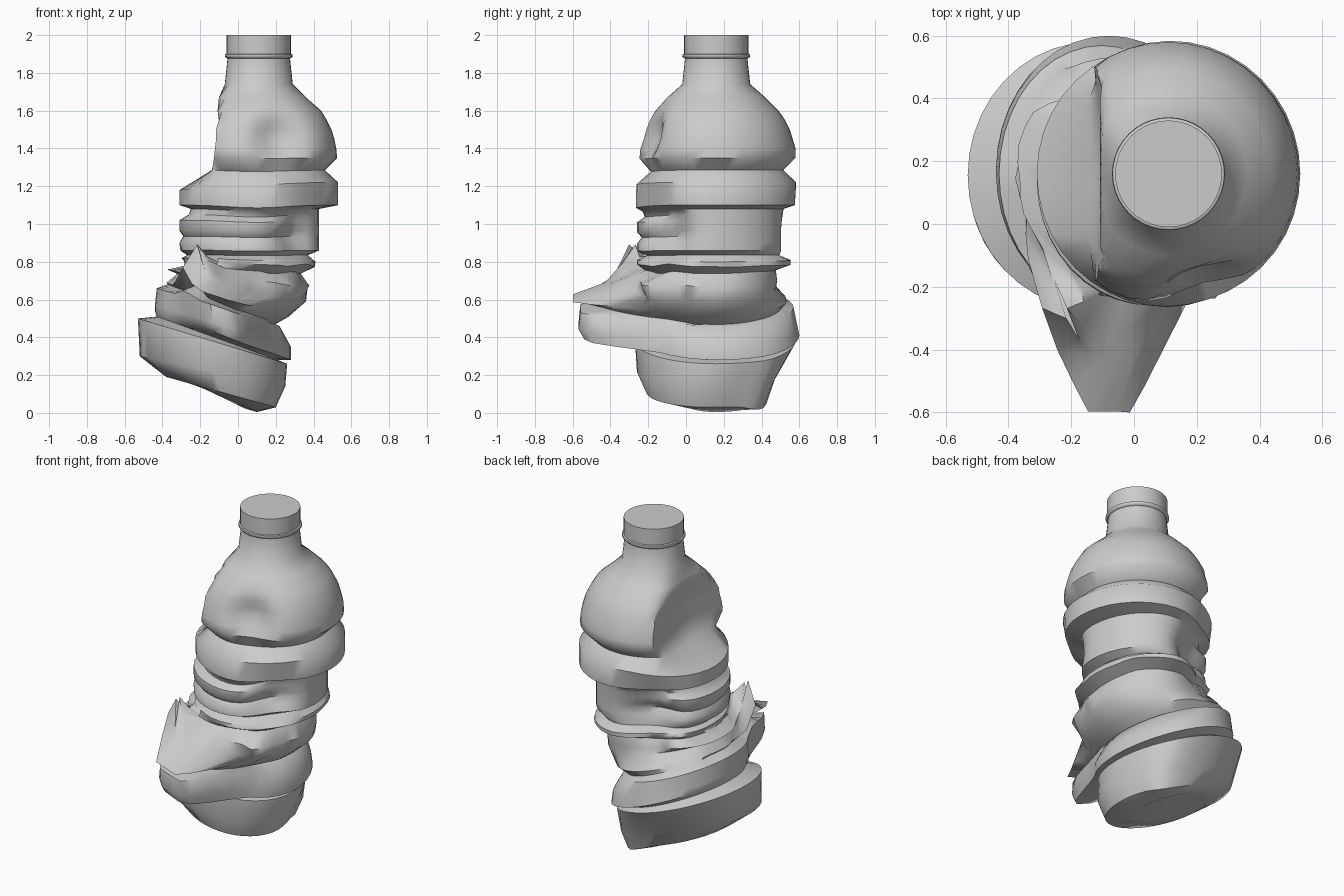
import bpy, math, random
from mathutils import Vector

if "Cube" in bpy.data.objects:
    bpy.data.objects.remove(bpy.data.objects["Cube"])

random.seed(4)
SEG = 40
CX, CY = 0.11, 0.16          # axis of the undamaged upper part


def smooth(obj, angle=50):
    bpy.ops.object.select_all(action='DESELECT')
    obj.select_set(True)
    bpy.context.view_layer.objects.active = obj
    bpy.ops.object.shade_smooth_by_angle(angle=math.radians(angle))


def loft(name, rings, cap_bottom=None, cap_top=None):
    n = len(rings[0])
    verts = [v for r in rings for v in r]
    faces = [(i * n + j, i * n + (j + 1) % n, (i + 1) * n + (j + 1) % n, (i + 1) * n + j)
             for i in range(len(rings) - 1) for j in range(n)]
    if cap_bottom:
        verts.append(Vector(cap_bottom))
        faces += [((j + 1) % n, j, len(verts) - 1) for j in range(n)]
    if cap_top:
        verts.append(Vector(cap_top))
        b = (len(rings) - 1) * n
        faces += [(b + j, b + (j + 1) % n, len(verts) - 1) for j in range(n)]
    me = bpy.data.meshes.new(name)
    me.from_pydata(verts, [], faces)
    obj = bpy.data.objects.new(name, me)
    bpy.context.collection.objects.link(obj)
    smooth(obj)
    return obj


def ring(xl, zl, xr, zr, yf, yb, bulge=0.0):
    """Tilted ellipse through its left/right/front/back extremes, with a front fold."""
    pts = []
    for j in range(SEG):
        a = 2 * math.pi * j / SEG
        c, s = math.cos(a), math.sin(a)
        p = Vector(((xl + xr) / 2 + (xr - xl) / 2 * c,
                    (yf + yb) / 2 + (yb - yf) / 2 * s,
                    (zl + zr) / 2 + (zr - zl) / 2 * c))
        if s < 0 and bulge:
            w = min(1, max(0, 1.6 * (1 - abs(p.x + 0.08) / 0.24)))
            p.y += w * (-bulge + (yf - p.y) * 0.8)
            p.x -= w * .12 * (p.x + .08)
        pts.append(p)
    return pts


# crushed lower part: left x, left z, right x, right z, front y, back y, fold depth
lower = [
    (-.30, .18, .10, .005, -.06, .36, 0),
    (-.38, .19, .20, .03, -.21, .43, 0),
    (-.52, .30, .25, .14, -.26, .48, 0),
    (-.53, .50, .26, .26, -.27, .58, 0),
    (-.43, .51, .21, .28, -.21, .54, 0),
    (-.44, .54, .28, .28, -.26, .60, .28),
    (-.44, .57, .28, .35, -.26, .59, .31),
    (-.43, .66, .22, .46, -.25, .57, .31),
    (-.37, .68, .20, .47, -.21, .52, .18),
    (-.38, .69, .27, .51, -.25, .54, .35),
    (-.33, .74, .36, .59, -.22, .49, .20),
    (-.38, .76, .37, .66, -.22, .50, .11),
    (-.29, .78, .34, .74, -.20, .50, .03),
    (-.30, .80, .41, .775, -.26, .58, 0),
    (-.30, .82, .41, .80, -.26, .58, 0),
]
rings = [ring(*r) for r in lower]

# random creases where the wall has buckled, strongest on the left and front right
for i, r in enumerate(rings):
    if 8 <= i <= 13:
        amp = [random.uniform(-.03, .03) for _ in range(SEG // 2)]
        for j, p in enumerate(r):
            a = 360 * j / SEG
            k = 1.0 if 110 < a < 240 or 290 < a < 345 else .25
            h = (amp[j // 2] + amp[((j + 1) // 2) % (SEG // 2)]) / 2
            p += Vector((p.x, p.y - CY, 0)).normalized() * h * k
            p.z += h * k * .4

# upper body: z, centre x, centre y, radius x, radius y
upper = [
    (.835, .05, .16, .32, .37), (.86, .055, .14, .36, .40), (.90, .055, .14, .365, .40),
    (.935, .06, .14, .35, .375), (.965, .06, .14, .37, .40), (1.02, .065, .14, .375, .40),
    (1.05, .08, .15, .34, .37), (1.08, .09, .15, .34, .38), (1.10, .11, .16, .42, .425),
    (1.22, .11, .16, .42, .425), (1.285, .11, .16, .35, .355), (1.35, .11, .16, .415, .42),
    (1.40, .11, .16, .41, .42), (1.45, .11, .16, .40, .405), (1.50, .11, .16, .385, .39),
    (1.55, .11, .16, .36, .365), (1.60, .11, .16, .33, .33), (1.67, .11, .16, .25, .26),
    (1.74, .11, .16, .18, .18), (1.88, .11, .16, .165, .165),
]
for z, cx, cy, rx, ry in upper:
    r = ring(cx - rx, z, cx + rx, z, cy - ry, cy + ry)
    # grooves of the waist are stretched flat on the right and back
    if .85 < z < 1.09:
        for j, p in enumerate(r):
            a = 2 * math.pi * j / SEG
            w = min(1, max(0, 1.6 * math.cos(a - .6)))
            q = Vector((.06 + .37 * math.cos(a), .14 + .395 * math.sin(a), z))
            p.xy = p.xy.lerp(q.xy, w)
    rings.append(r)

# soft dents and pulled spikes: centre, reach, push
dents = [
    ((.22, -.22, 1.45), .13, (-.03, .10, .0)),
    ((.33, -.12, .97), .13, (-.06, .08, 0)),
    ((-.08, .50, .92), .17, (.03, -.13, 0)),
    ((-.24, -.28, .72), .09, (0, -.02, .19)),
    ((.24, -.17, .64), .09, (.04, -.09, -.02)),
    ((.10, .45, .10), .14, (.08, .02, -.07)),
    ((.10, -.23, 1.12), .20, (0, 0, -.015)),
]
for r in rings:
    for p in r:
        o = p.copy()
        for c, reach, push in dents:
            p += Vector(push) * math.exp(-((o - Vector(c)).length / reach) ** 2)
        # left side of the shoulder caved in flat
        if p.z > 1.24:
            lim = -.14 + .10 * (p.z - 1.28)
            if p.x < lim:
                mid = 1 - min(1, abs(p.y - CY) / .4)
                p.x = lim + (.04 * mid if 1.3 < p.z < 1.58 else 0)
        # left corner of the band slopes down
        elif p.z > 1.15 and p.x < 0:
            p.z += p.x * .13
        p.z = max(p.z, 0.0)
loft("crushed_bottle_body", rings, cap_bottom=(-.08, .17, .10))


def turned(name, profile, top):
    rs = [[Vector((CX + r * math.cos(2 * math.pi * j / SEG),
                   CY + r * math.sin(2 * math.pi * j / SEG), z)) for j in range(SEG)]
          for r, z in profile]
    return loft(name, rs, cap_top=(CX, CY, top))


# neck collar and screw cap
turned("neck_collar", [(.15, 1.875), (.172, 1.878), (.18, 1.888), (.178, 1.898), (.16, 1.905)], 1.905)
turned("bottle_cap", [(.15, 1.90), (.17, 1.90), (.17, 2.0)], 2.0)
